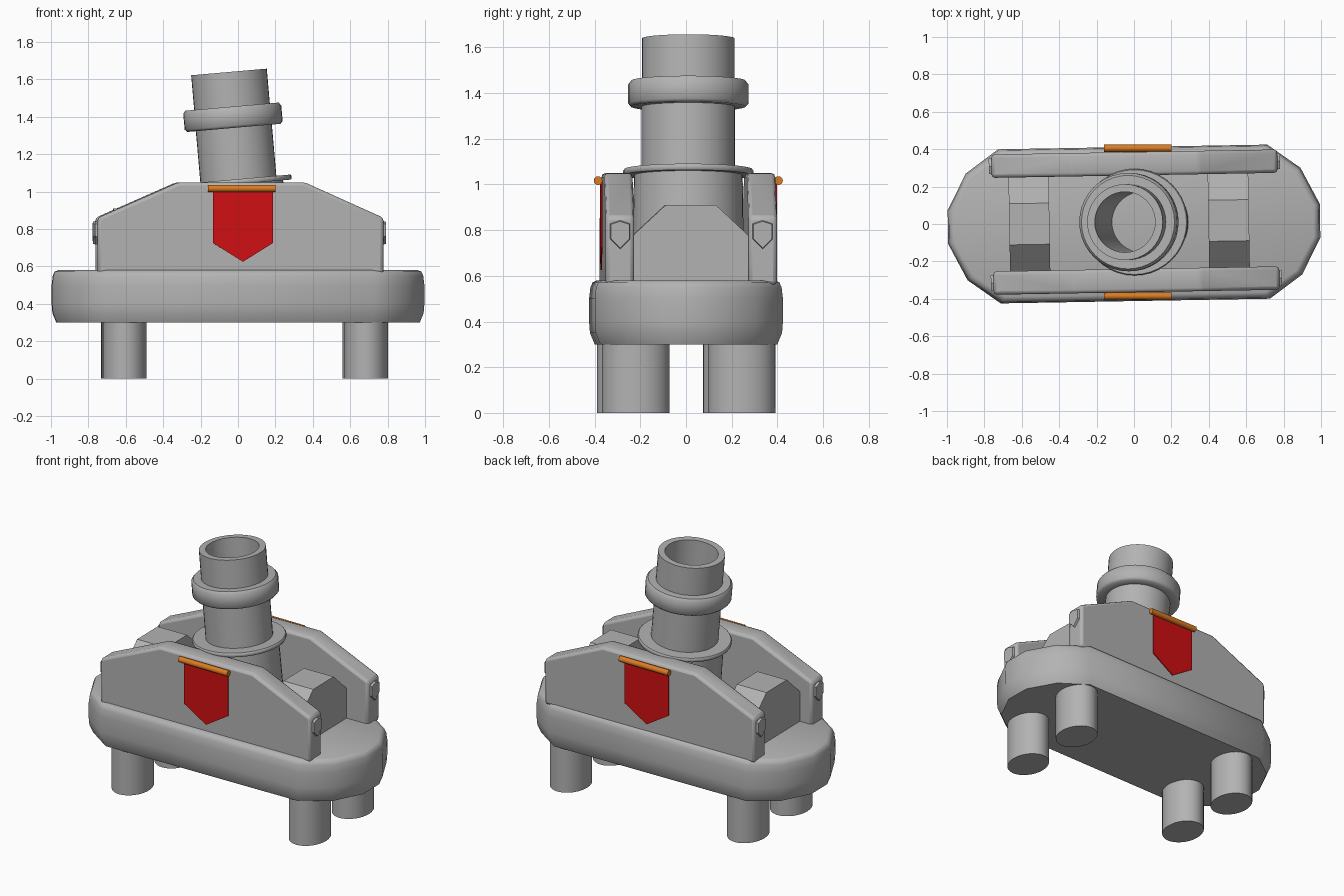
import bpy, bmesh, math
from mathutils import Matrix, Vector

if "Cube" in bpy.data.objects:
    bpy.data.objects.remove(bpy.data.objects["Cube"])

YAW = math.radians(1.0)
TURN = Matrix.Rotation(YAW, 4, 'Z')


def material(name, rgb):
    m = bpy.data.materials.new(name)
    m.diffuse_color = (*rgb, 1)
    m.use_nodes = True
    m.node_tree.nodes["Principled BSDF"].inputs["Base Color"].default_value = m.diffuse_color
    return m


GREY = material("grey_metal", (0.45, 0.45, 0.45))
RED = material("red_cloth", (0.64, 0.005, 0.006))
ORANGE = material("orange_rod", (0.72, 0.2, 0.015))


def finish(bm, name, mat, matrix=None, smooth=None, bevel=0):
    """Turn a bmesh into a named object."""
    bmesh.ops.recalc_face_normals(bm, faces=bm.faces)
    mesh = bpy.data.meshes.new(name)
    bm.to_mesh(mesh)
    bm.free()
    mesh.materials.append(mat)
    ob = bpy.data.objects.new(name, mesh)
    bpy.context.collection.objects.link(ob)
    if matrix:
        ob.matrix_world = matrix
    if bevel:
        mod = ob.modifiers.new("bevel", 'BEVEL')
        mod.width, mod.segments = bevel, 2
        mod.limit_method = 'ANGLE'
        mod.angle_limit = math.radians(20)
    if smooth:
        bpy.ops.object.select_all(action='DESELECT')
        bpy.context.view_layer.objects.active = ob
        ob.select_set(True)
        bpy.ops.object.shade_smooth_by_angle(angle=math.radians(smooth))
    return ob


def loft(rings, closed=False):
    """Bridge rings of points; cap the ends, or join last to first."""
    bm = bmesh.new()
    vs = [[bm.verts.new(p) for p in ring] for ring in rings]
    n = len(vs[0])
    pairs = list(zip(vs, vs[1:]))
    if closed:
        pairs.append((vs[-1], vs[0]))
    else:
        bm.faces.new(vs[0])
        bm.faces.new(vs[-1])
    for a, b in pairs:
        for i in range(n):
            j = (i + 1) % n
            bm.faces.new((a[i], a[j], b[j], b[i]))
    return bm


def circle(rx, ry, z, n=32):
    return [(rx * math.cos(2 * math.pi * i / n),
             ry * math.sin(2 * math.pi * i / n), z) for i in range(n)]


# Base: elongated hull with chamfered ends and softened rims
quarter = [(0.995, 0.09), (0.895, 0.285), (0.72, 0.412)]
outline = (quarter + [(-x, y) for x, y in reversed(quarter)]
           + [(-x, -y) for x, y in quarter]
           + [(x, -y) for x, y in reversed(quarter)])
levels = [(0.30, 0.025), (0.35, 0.004), (0.40, 0), (0.50, 0),
          (0.55, 0.006), (0.572, 0.016), (0.58, 0.035)]
rings = [[(x * (1 - d), y * (1 - d / 0.42), z) for x, y in outline]
         for z, d in levels]
finish(loft(rings), "base", GREY, TURN, smooth=45)

# Four oval legs
for sx, cx in (("left", -0.61), ("right", 0.68)):
    for sy, cy in (("front", -0.232), ("back", 0.232)):
        bm = loft([circle(0.118, 0.147, 0), circle(0.118, 0.147, 0.32)])
        place = TURN @ Matrix.Translation((cx, cy, 0))
        finish(bm, f"leg_{sy}_{sx}", GREY, place, smooth=40)

# Side plates with sloping shoulders, end shields, banners and rods
side = [(-0.757, 0.56), (-0.757, 0.86), (-0.325, 1.05),
        (0.35, 1.05), (0.772, 0.86), (0.772, 0.56)]
shield = [(-0.045, 0.83), (0, 0.845), (0.045, 0.83),
          (0.045, 0.76), (0, 0.715), (-0.045, 0.76)]
banner = [(-0.14, 1.015), (0.18, 1.015), (0.18, 0.725),
          (0.02, 0.625), (-0.14, 0.725)]
for tag, s in (("front", -1), ("back", 1)):
    place = Matrix.Translation((0, 0.01, 0)) @ TURN
    bm = loft([[(x, s * y, z) for x, z in side] for y in (0.25, 0.375)])
    finish(bm, f"side_plate_{tag}", GREY, place, smooth=40, bevel=0.018)
    for end, x0, x1 in (("left", -0.75, -0.771), ("right", 0.765, 0.786)):
        bm = loft([[(x, s * 0.312 + y * k, 0.78 + (z - 0.78) * k)
                    for y, z in shield]
                   for x, k in ((x0, 1), (x1, 0.9))])
        finish(bm, f"shield_{tag}_{end}", GREY, place)
    bm = loft([[(x, s * y, z) for x, z in banner] for y in (0.379, 0.385)])
    finish(bm, f"banner_{tag}", RED, place)
    rod = loft([circle(0.019, 0.019, -0.18, 16), circle(0.019, 0.019, 0.18, 16)])
    place = (Matrix.Translation((0.02, 0.01 + s * 0.395, 1.017))
             @ Matrix.Rotation(math.pi / 2, 4, 'Y'))
    finish(rod, f"banner_rod_{tag}", ORANGE, place, smooth=40)

# Chamfered housings between the plates
section = [(-0.26, 0.56), (-0.26, 0.77), (-0.11, 0.91),
           (0.11, 0.91), (0.26, 0.77), (0.26, 0.56)]
for tag, x0, x1 in (("left", -0.667, -0.452), ("right", 0.398, 0.615)):
    bm = loft([[(x, y, z) for y, z in section] for x in (x0, x1)])
    finish(bm, f"housing_{tag}", GREY, Matrix.Translation((0, 0.01, 0)) @ TURN)

# Hollow leaning barrel with foot flange and collar
profile = [(0.245, -0.515), (0.238, -0.025), (0.28, -0.025), (0.285, -0.018),
           (0.285, -0.004), (0.28, 0.002), (0.204, 0.002), (0.204, 0.277),
           (0.25, 0.277), (0.263, 0.29), (0.263, 0.375), (0.25, 0.391),
           (0.203, 0.391), (0.203, 0.577), (0.162, 0.577), (0.162, -0.515)]
bm = loft([circle(r, r, t, 40) for r, t in profile], closed=True)
lean = (Matrix.Translation((0.002, 0.01, 1.065))
        @ Matrix.Rotation(math.radians(-5), 4, 'Y'))
finish(bm, "barrel", GREY, lean, smooth=50)
